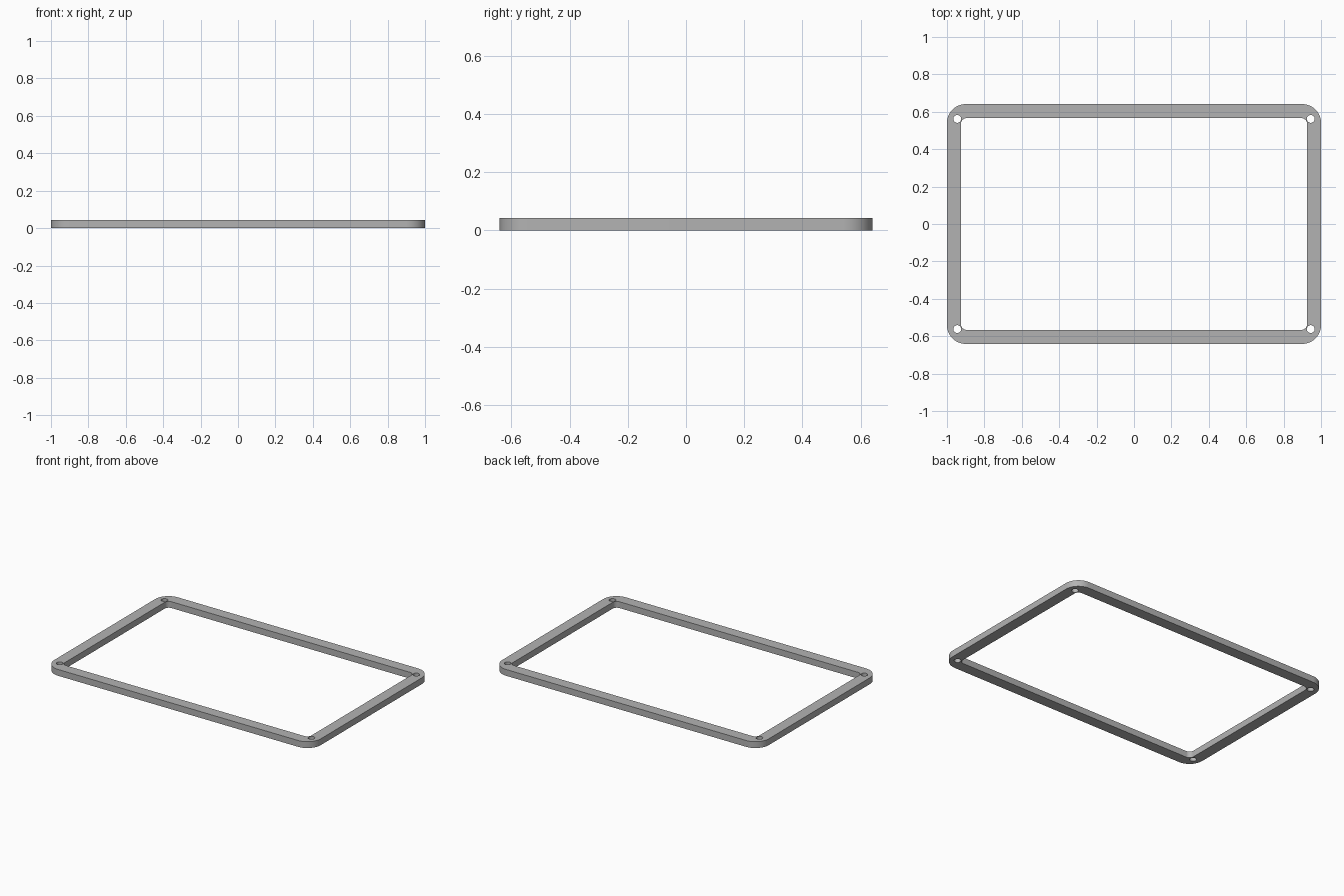
import bpy, bmesh
from math import sin, cos, pi, radians

cube = bpy.data.objects.get("Cube")
if cube:
    bpy.data.objects.remove(cube, do_unlink=True)

HALF_X, HALF_Y, HEIGHT = 1.0, 0.641, 0.043
RAIL = 0.075
HOLE_X, HOLE_Y, HOLE_R = 0.945, 0.562, 0.021


def rounded_rectangle(hx, hy, r, steps=12):
    """Outline points, one arc per corner."""
    points = []
    for corner, (sx, sy) in enumerate(((1, 1), (-1, 1), (-1, -1), (1, -1))):
        for i in range(steps + 1):
            a = (corner + i / steps) * pi / 2
            points.append((sx * (hx - r) + r * cos(a), sy * (hy - r) + r * sin(a)))
    return points


def circle(cx, cy, r, sides=32):
    return [(cx + r * cos(2 * pi * i / sides), cy + r * sin(2 * pi * i / sides))
            for i in range(sides)]


# Outline, opening and four screw holes
loops = [rounded_rectangle(HALF_X, HALF_Y, 0.1),
         rounded_rectangle(HALF_X - RAIL, HALF_Y - RAIL, 0.03)]
loops += [circle(sx * HOLE_X, sy * HOLE_Y, HOLE_R) for sx in (-1, 1) for sy in (-1, 1)]

bm = bmesh.new()
for loop in loops:
    verts = [bm.verts.new((x, y, 0)) for x, y in loop]
    for a, b in zip(verts, verts[1:] + verts[:1]):
        bm.edges.new((a, b))
bmesh.ops.triangle_fill(bm, edges=bm.edges[:], use_beauty=True, normal=(0, 0, 1))

# Thicken the flat frame
result = bmesh.ops.extrude_face_region(bm, geom=bm.faces[:], use_keep_orig=True)
top = [v for v in result["geom"] if isinstance(v, bmesh.types.BMVert)]
bmesh.ops.translate(bm, verts=top, vec=(0, 0, HEIGHT))
bmesh.ops.recalc_face_normals(bm, faces=bm.faces[:])
mesh = bpy.data.meshes.new("gasket_frame")
bm.to_mesh(mesh)
bm.free()

frame = bpy.data.objects.new("gasket_frame", mesh)
bpy.context.collection.objects.link(frame)

# Plain grey
grey = bpy.data.materials.new("plain_grey")
grey.use_nodes = True
colour = (0.45, 0.45, 0.45, 1)
grey.diffuse_color = colour
grey.node_tree.nodes["Principled BSDF"].inputs["Base Color"].default_value = colour
mesh.materials.append(grey)

bpy.context.view_layer.objects.active = frame
frame.select_set(True)
bpy.ops.object.shade_smooth_by_angle(angle=radians(30))
